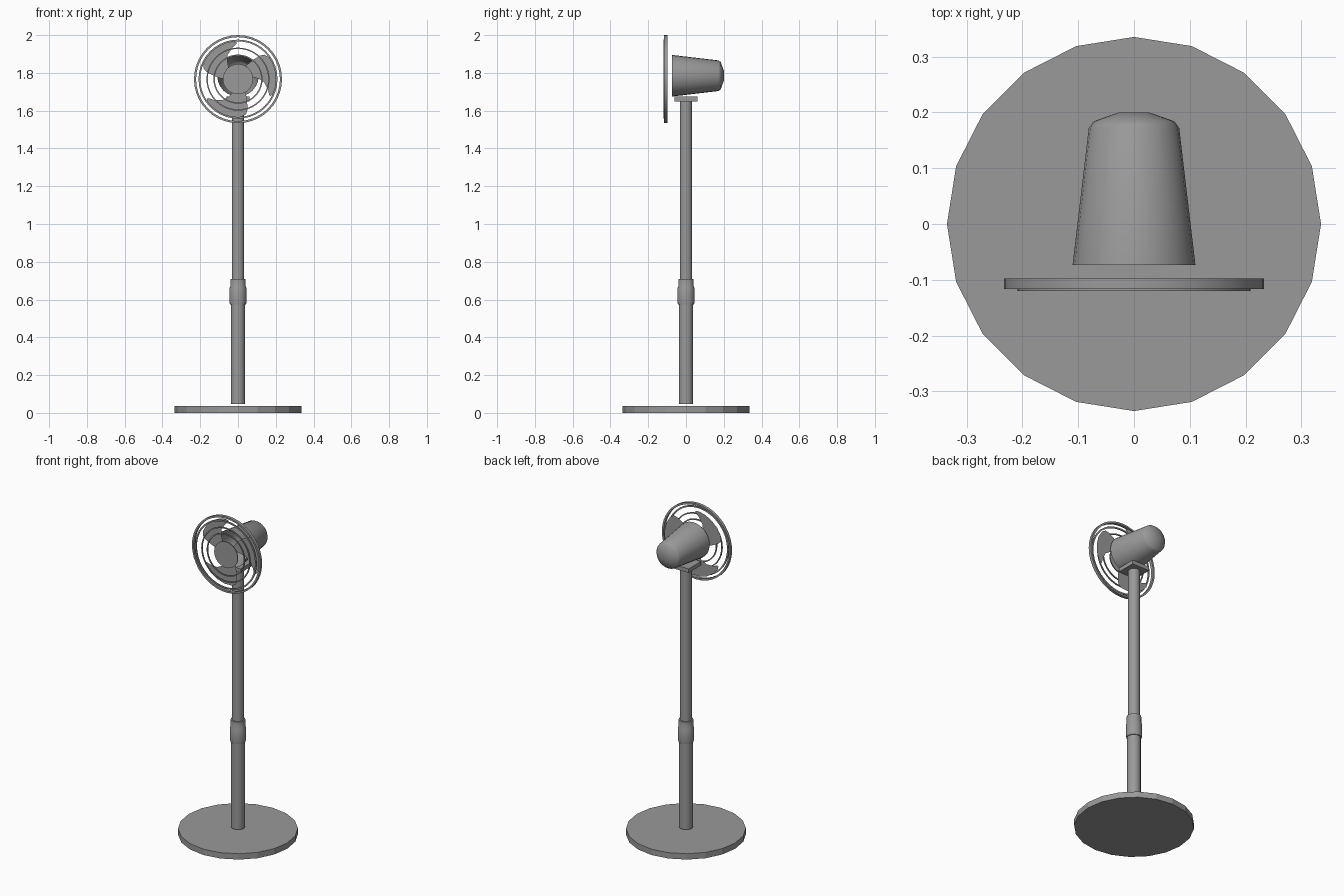
import bpy, bmesh, math
from mathutils import Matrix

cube = bpy.data.objects.get("Cube")
if cube:
    bpy.data.objects.remove(cube)

grey = bpy.data.materials.new("plain grey")
grey.use_nodes = True
colour = (0.32, 0.32, 0.32, 1)
grey.diffuse_color = colour
grey.node_tree.nodes["Principled BSDF"].inputs["Base Color"].default_value = colour

FAN_Z = 1.767
MOTOR_Z = 1.785


def finish(name, bm, smooth=True):
    mesh = bpy.data.meshes.new(name)
    bmesh.ops.recalc_face_normals(bm, faces=bm.faces)
    bm.to_mesh(mesh)
    bm.free()
    mesh.materials.append(grey)
    obj = bpy.data.objects.new(name, mesh)
    bpy.context.collection.objects.link(obj)
    if smooth:
        bpy.ops.object.select_all(action="DESELECT")
        obj.select_set(True)
        bpy.context.view_layer.objects.active = obj
        bpy.ops.object.shade_smooth_by_angle(angle=math.radians(35))
    return obj


def lathe(name, profile, sides, height=None, closed=False, smooth=True):
    """Spin (radius, position) points about z, or about y at the given height."""
    bm = bmesh.new()
    rings = []
    for r, p in profile:
        ring = []
        for i in range(sides):
            a = math.tau * i / sides
            u, v = r * math.cos(a), r * math.sin(a)
            ring.append(bm.verts.new((u, v, p) if height is None else (u, p, v + height)))
        rings.append(ring)
    pairs = list(zip(rings, rings[1:]))
    if closed:
        pairs.append((rings[-1], rings[0]))
    for a, b in pairs:
        for i in range(sides):
            j = (i + 1) % sides
            bm.faces.new((a[i], a[j], b[j], b[i]))
    if not closed:
        bm.faces.new(rings[-1])
        if height is None:
            bm.faces.new(rings[0])
    return finish(name, bm, smooth)


def guard_ring(name, outer, inner, front, back):
    lathe(name, [(outer, front), (outer, back), (inner, back), (inner, front)],
          40, FAN_Z, closed=True)


# Stand
lathe("base", [(0.335, 0), (0.335, 0.036)], 20, smooth=False)
lathe("lower_pole", [(0.038, 0.046), (0.038, 0.58)], 20)
lathe("height_collar", [(0.043, 0.575), (0.045, 0.59), (0.045, 0.66), (0.041, 0.67),
                        (0.041, 0.71)], 20)
lathe("upper_pole", [(0.033, 0.70), (0.033, 1.652)], 20)

# Square bracket under the motor
bm = bmesh.new()
bmesh.ops.create_cube(bm, size=1, matrix=Matrix.Translation((0, 0, 1.662))
                      @ Matrix.Diagonal((0.12, 0.12, 0.025, 1)))
finish("motor_bracket", bm, False)

# Motor housing, open towards the blades
lathe("motor_housing", [(0.11, -0.073), (0.081, 0.172), (0.072, 0.184), (0.027, 0.2)],
      24, MOTOR_Z)

# Guard rings and centre cap
guard_ring("guard_rim", 0.233, 0.222, -0.116, -0.098)
guard_ring("guard_ring_outer", 0.209, 0.200, -0.120, -0.114)
guard_ring("guard_ring_middle", 0.167, 0.160, -0.120, -0.114)
guard_ring("guard_ring_inner", 0.130, 0.123, -0.120, -0.114)
lathe("guard_cap", [(0.08, -0.112), (0.08, -0.118)], 32, FAN_Z)

# Three swept blades, each a flat sheet with rounded outer corners
EDGE_A = [(0.05, 140), (0.08, 128), (0.11, 121), (0.14, 113), (0.17, 100), (0.185, 93)]
TIP = [(0.195, 92), (0.202, 98), (0.204, 110), (0.204, 125), (0.204, 140), (0.2, 155)]
EDGE_B = [(0.19, 163), (0.17, 167), (0.13, 172), (0.09, 178), (0.05, 180)]
bm = bmesh.new()
for k in range(3):
    verts = []
    for r, deg in EDGE_A + TIP + EDGE_B:
        a = math.radians(deg + 120 * k)
        verts.append(bm.verts.new((r * math.cos(a), -0.081, FAN_Z + r * math.sin(a))))
    bm.faces.new(verts)
solid = bmesh.ops.solidify(bm, geom=bm.faces[:], thickness=0.002)
finish("fan_blades", bm, False)
